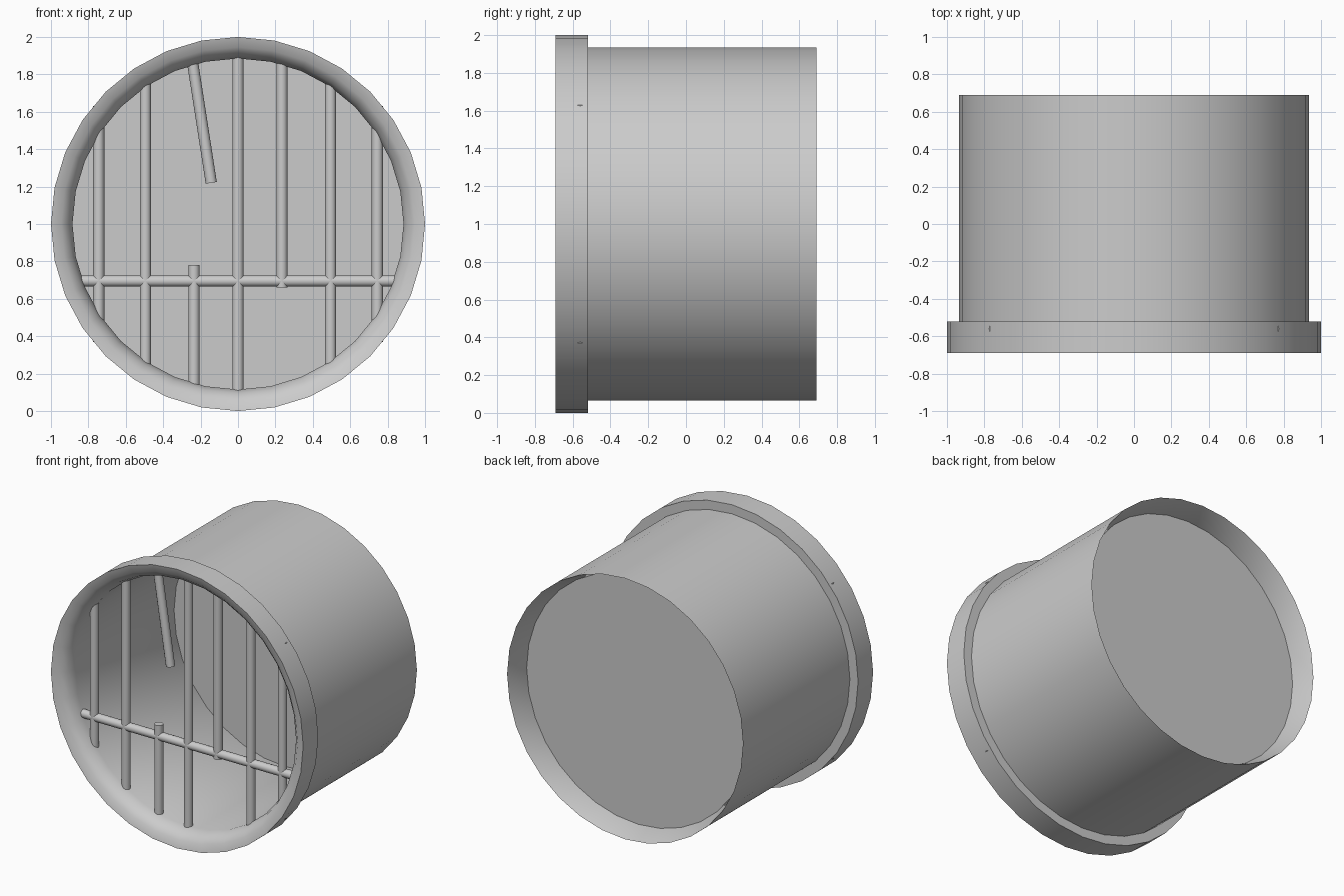
import bpy, bmesh, math
from mathutils import Matrix, Vector

if "Cube" in bpy.data.objects:
    bpy.data.objects.remove(bpy.data.objects["Cube"])

SIDES = 32
CENTRE_Z = 1.0
BAR_Y = -0.56
BAR_R = 0.03


def add_object(name, bm, angle=40):
    bmesh.ops.recalc_face_normals(bm, faces=bm.faces)
    mesh = bpy.data.meshes.new(name)
    bm.to_mesh(mesh)
    bm.free()
    obj = bpy.data.objects.new(name, mesh)
    bpy.context.collection.objects.link(obj)
    bpy.ops.object.select_all(action='DESELECT')
    obj.select_set(True)
    bpy.context.view_layer.objects.active = obj
    bpy.ops.object.shade_smooth_by_angle(angle=math.radians(angle))
    return obj


def ring(bm, r, y):
    return [bm.verts.new((r * math.sin(2 * math.pi * i / SIDES), y,
                          CENTRE_Z + r * math.cos(2 * math.pi * i / SIDES)))
            for i in range(SIDES)]


def bar(name, start, end):
    a, b = Vector(start), Vector(end)
    rot = (b - a).to_track_quat('Z', 'Y').to_matrix().to_4x4()
    bm = bmesh.new()
    bmesh.ops.create_cone(bm, cap_ends=True, segments=12, radius1=BAR_R,
                          radius2=BAR_R, depth=(b - a).length,
                          matrix=Matrix.Translation((a + b) / 2) @ rot)
    return add_object(name, bm)


# Pipe wall with rounded front lip, flange and tapered rear recess (radius, y)
profile = [(0.885, 0.54), (0.885, -0.575), (0.905, -0.635), (0.945, -0.675),
           (1.0, -0.69), (1.0, -0.52), (0.935, -0.52), (0.935, 0.69)]
bm = bmesh.new()
rings = [ring(bm, r, y) for r, y in profile]
for k in range(len(rings)):
    a, b = rings[k], rings[(k + 1) % len(rings)]
    for i in range(SIDES):
        j = (i + 1) % SIDES
        bm.faces.new((a[i], a[j], b[j], b[i]))
add_object("pipe", bm)

# Disc closing the back of the pipe
bm = bmesh.new()
bm.faces.new(ring(bm, 0.885, 0.54))
add_object("back_disc", bm)

# Full-height grille bars
for i, (x, half) in enumerate([(-0.745, 0.63), (-0.495, 0.82), (0, 0.94),
                               (0.495, 0.82), (0.745, 0.63)]):
    bar(f"grille_bar_{i + 1}", (x, BAR_Y, CENTRE_Z - half), (x, BAR_Y, CENTRE_Z + half))

# Broken bars: lower stub, bent upper piece, and one cut at the crossbar
bar("broken_bar_lower", (-0.235, BAR_Y, 0.09), (-0.235, BAR_Y, 0.78))
bar("broken_bar_bent", (-0.25, BAR_Y, 1.91), (-0.143, BAR_Y, 1.22))
bar("broken_bar_upper", (0.235, BAR_Y, 0.66), (0.235, BAR_Y, 1.92))

# Horizontal crossbar
bar("crossbar", (-0.9, BAR_Y, 0.695), (0.9, BAR_Y, 0.695))
